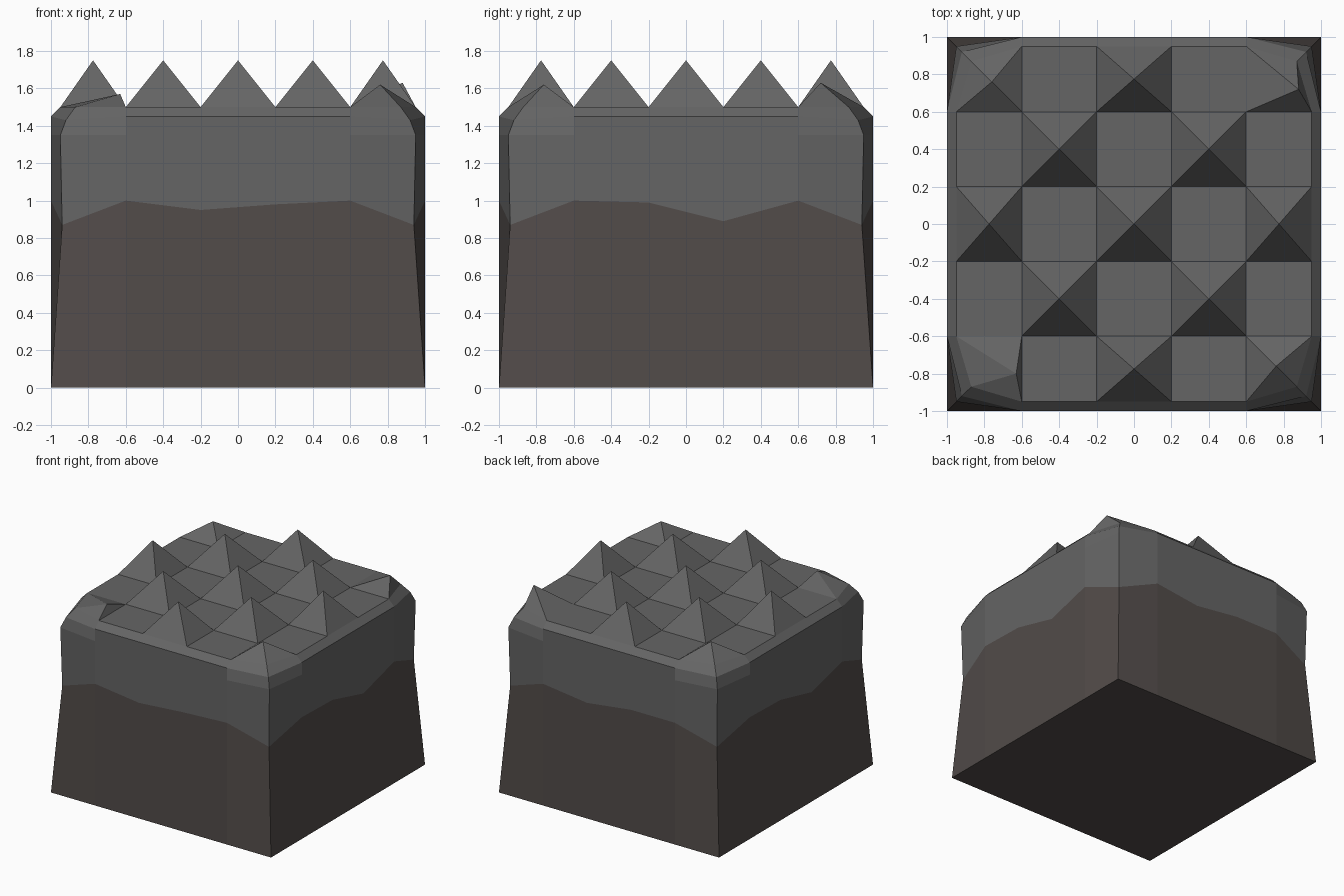
import bpy, bmesh
from mathutils import Matrix, Vector
from math import pi

if "Cube" in bpy.data.objects:
    bpy.data.objects.remove(bpy.data.objects["Cube"])

CUTS = [-0.6, -0.2, 0.2, 0.6]


def material(name, color):
    m = bpy.data.materials.new(name)
    m.diffuse_color = (*color, 1)
    m.use_nodes = True
    m.node_tree.nodes["Principled BSDF"].inputs["Base Color"].default_value = m.diffuse_color
    return m


def ring(bm, edge, corner, corner_z, heights):
    """Square loop of 20 verts: per side one corner, then four wall points."""
    verts = []
    for side in range(4):
        rot = Matrix.Rotation(side * pi / 2, 3, 'Z')
        pts = [(-corner, -corner, corner_z)]
        pts += [(x, -edge, z) for x, z in zip(CUTS, heights[side])]
        verts += [bm.verts.new(rot @ Vector(p)) for p in pts]
    return verts


def bridge(bm, low, high):
    n = len(low)
    for i in range(n):
        j = (i + 1) % n
        bm.faces.new((low[i], low[j], high[j], high[i]))


def finish(bm, name, mat):
    me = bpy.data.meshes.new(name)
    bm.normal_update()
    bm.to_mesh(me)
    bm.free()
    me.materials.append(mat)
    ob = bpy.data.objects.new(name, me)
    bpy.context.collection.objects.link(ob)


def level(z):
    return [[z] * 4] * 4


# uneven line where the two tones meet: front, right, back, left
SEAM = [[1, 0.95, 0.98, 1], [1, 0.99, 0.89, 1],
        [1, 0.95, 1.0, 1], [1, 0.99, 0.9, 1]]

# Lower brown block
bm = bmesh.new()
low = ring(bm, 1, 1, 0, level(0))
bridge(bm, low, ring(bm, 1, 0.94, 0.87, SEAM))
bm.faces.new(low[::-1])
finish(bm, "lower_block", material("brown", (0.085, 0.072, 0.068)))

# Upper grey walls with rounded shoulder
bm = bmesh.new()
rings = [ring(bm, 1, 0.94, 0.87, SEAM),
         ring(bm, 1, 0.95, 1.35, level(1.35)),
         ring(bm, 1, 0.92, 1.43, level(1.45)),
         ring(bm, 0.95, 0.87, 1.5, level(1.5))]
for a, b in zip(rings, rings[1:]):
    bridge(bm, a, b)

# Checkerboard of flat tiles and pyramids
xs = [-0.95] + CUTS + [0.95]
grid = {}
for i, x in enumerate(xs):
    for j, y in enumerate(xs):
        k = 0.87 / 0.95 if abs(x) == abs(y) == 0.95 else 1
        grid[i, j] = bm.verts.new((x * k, y * k, 1.5))
# Worn corner tiles have lower, shifted peaks
worn = {(0, 0): (-0.63, -0.8, 1.57), (4, 0): (0.76, -0.76, 1.62),
        (4, 4): (0.88, 0.72, 1.63), (0, 4): (-0.76, 0.76, 1.62)}
for i in range(5):
    for j in range(5):
        quad = [grid[i, j], grid[i + 1, j], grid[i + 1, j + 1], grid[i, j + 1]]
        if (i + j) % 2:
            bm.faces.new(quad)
            continue
        mid = ((xs[i] + xs[i + 1]) / 2, (xs[j] + xs[j + 1]) / 2, 1.75)
        tip = bm.verts.new(worn.get((i, j), mid))
        for k in range(4):
            bm.faces.new((quad[k], quad[(k + 1) % 4], tip))
bmesh.ops.remove_doubles(bm, verts=bm.verts[:], dist=0.001)
finish(bm, "spiked_top", material("grey", (0.13, 0.13, 0.13)))
